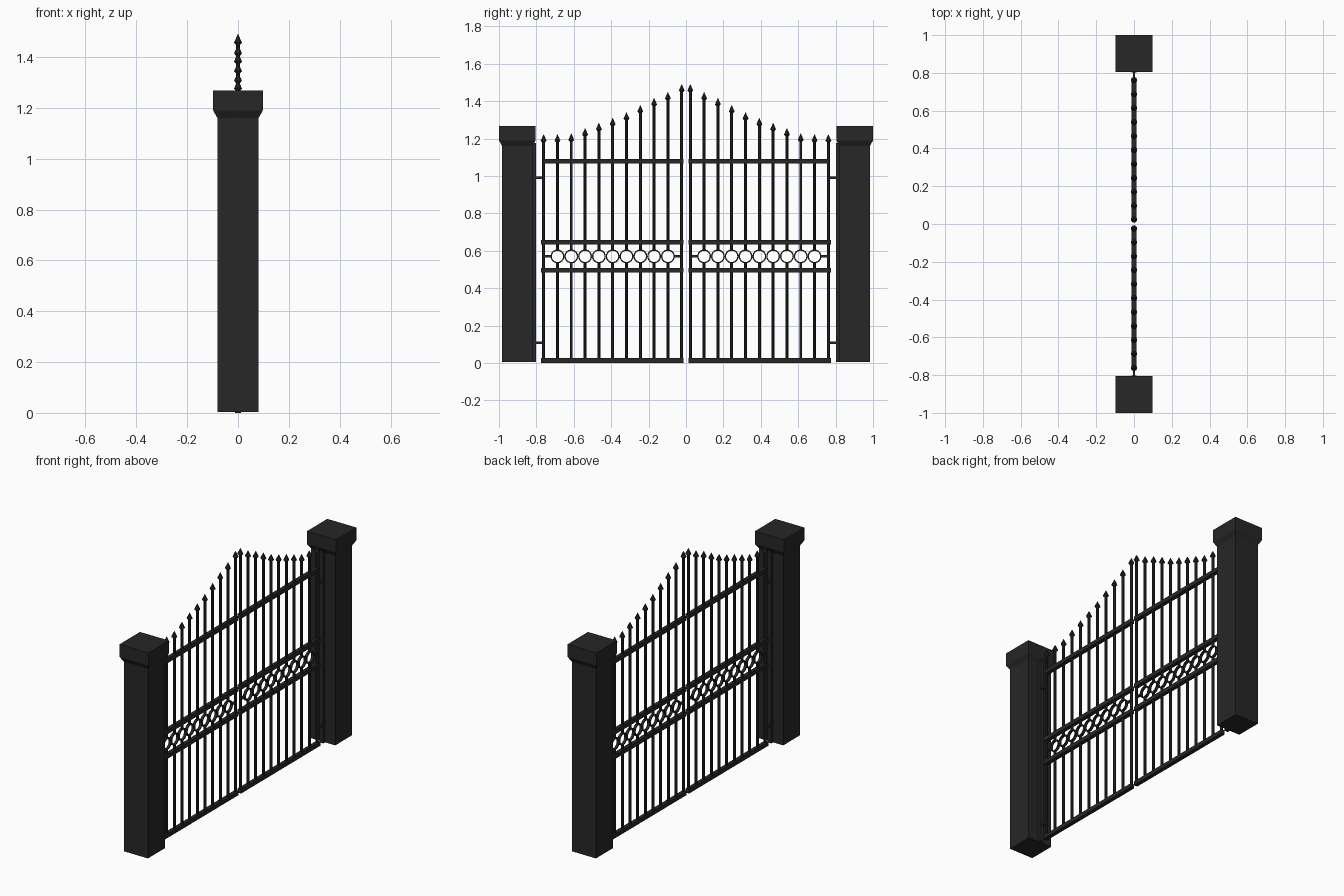
import bpy, bmesh, math
from mathutils import Matrix

if "Cube" in bpy.data.objects:
    bpy.data.objects.remove(bpy.data.objects["Cube"])

iron = bpy.data.materials.new("dark_iron")
iron.diffuse_color = (0.02, 0.02, 0.02, 1)
iron.use_nodes = True
iron.node_tree.nodes["Principled BSDF"].inputs["Base Color"].default_value = iron.diffuse_color


def finish(bm, name, smooth=False):
    bmesh.ops.recalc_face_normals(bm, faces=bm.faces)
    me = bpy.data.meshes.new(name)
    bm.to_mesh(me)
    bm.free()
    me.materials.append(iron)
    ob = bpy.data.objects.new(name, me)
    bpy.context.collection.objects.link(ob)
    if smooth:
        for p in me.polygons:
            p.use_smooth = True
    return ob


def box(bm, x0, x1, y0, y1, z0, z1):
    m = Matrix.Translation(((x0 + x1) / 2, (y0 + y1) / 2, (z0 + z1) / 2)) \
        @ Matrix.Diagonal((x1 - x0, y1 - y0, z1 - z0, 1))
    bmesh.ops.create_cube(bm, size=1, matrix=m)


def loft(bm, y, profile, n, turn=0.0):
    """Stack of n-sided rings (radius, z) about the vertical line x=0, y=y."""
    rings = [[bm.verts.new((r * math.cos(turn + k * math.tau / n),
                            y + r * math.sin(turn + k * math.tau / n), z))
              for k in range(n)] for r, z in profile]
    for a, b in zip(rings, rings[1:]):
        for k in range(n):
            bm.faces.new((a[k], a[(k + 1) % n], b[(k + 1) % n], b[k]))
    bm.faces.new(rings[0][::-1])
    bm.faces.new(rings[-1])


def ring(bm, y, z, radius, thick, depth, n=24):
    """Flat band ring facing the x axis."""
    section = [(radius - thick, -depth), (radius, -depth), (radius, depth), (radius - thick, depth)]
    loops = []
    for k in range(n):
        a = k * math.tau / n
        loops.append([bm.verts.new((x, y + r * math.cos(a), z + r * math.sin(a))) for r, x in section])
    for k in range(n):
        a, b = loops[k], loops[(k + 1) % n]
        for j in range(4):
            bm.faces.new((a[j], a[(j + 1) % 4], b[(j + 1) % 4], b[j]))


STEP, FIRST, RING_Z = 0.0738, 0.023, 0.57
TIPS = [1.49, 1.448, 1.416, 1.378, 1.34, 1.31, 1.283, 1.255, 1.227, 1.222, 1.222]
R2 = math.sqrt(2)

for s, side in ((1, "right"), (-1, "left")):
    # Square pillar with a flared cap
    bm = bmesh.new()
    loft(bm, s * 0.902, [(r * R2, z) for r, z in
         ((0.081, 0.004), (0.081, 1.16), (0.098, 1.19), (0.098, 1.268))], 4, math.pi / 4)
    finish(bm, side + "_pillar")

    # Thin hinge post against the pillar, and two hinges
    bm = bmesh.new()
    y0, y1 = sorted((s * 0.803, s * 0.83))
    box(bm, -0.012, 0.012, y0, y1, 0.004, 1.175)
    finish(bm, side + "_hinge_post")
    bm = bmesh.new()
    y0, y1 = sorted((s * 0.76, s * 0.81))
    for z in (0.108, 0.991):
        box(bm, -0.006, 0.006, y0, y1, z - 0.007, z + 0.007)
    finish(bm, side + "_hinges")

    # Horizontal rails
    bm = bmesh.new()
    for z, end in ((0.013, 0.776), (0.495, 0.776), (0.645, 0.776), (1.078, 0.763)):
        y0, y1 = sorted((s * 0.013, s * end))
        box(bm, -0.012, 0.012, y0, y1, z - 0.0125, z + 0.0125)
    finish(bm, side + "_rails")

    # Spear-topped bars; the inner ones break around the rings
    bars, heads, rings = bmesh.new(), bmesh.new(), bmesh.new()
    for i, tip in enumerate(TIPS):
        y = s * (FIRST + i * STEP)
        if i in (0, 10):
            loft(bars, y, [(0.0085, 0.004), (0.0085, tip - 0.038)], 8, math.pi / 8)
            sgn = s if i == 0 else -s
            y0, y1 = sorted((y, y + sgn * (STEP - 0.034)))
            box(rings, -0.006, 0.006, y0, y1, RING_Z - 0.006, RING_Z + 0.006)
        else:
            loft(bars, y, [(0.0085, 0.004), (0.0085, RING_Z - 0.033)], 8, math.pi / 8)
            loft(bars, y, [(0.0085, RING_Z + 0.033), (0.0085, tip - 0.038)], 8, math.pi / 8)
            ring(rings, y, RING_Z, 0.037, 0.007, 0.008)
        loft(heads, y, [(0.008, tip - 0.043), (0.017, tip - 0.034), (0.0008, tip)], 8, math.pi / 8)
    finish(bars, side + "_bars")
    finish(heads, side + "_spear_heads")
    finish(rings, side + "_ring_band")
